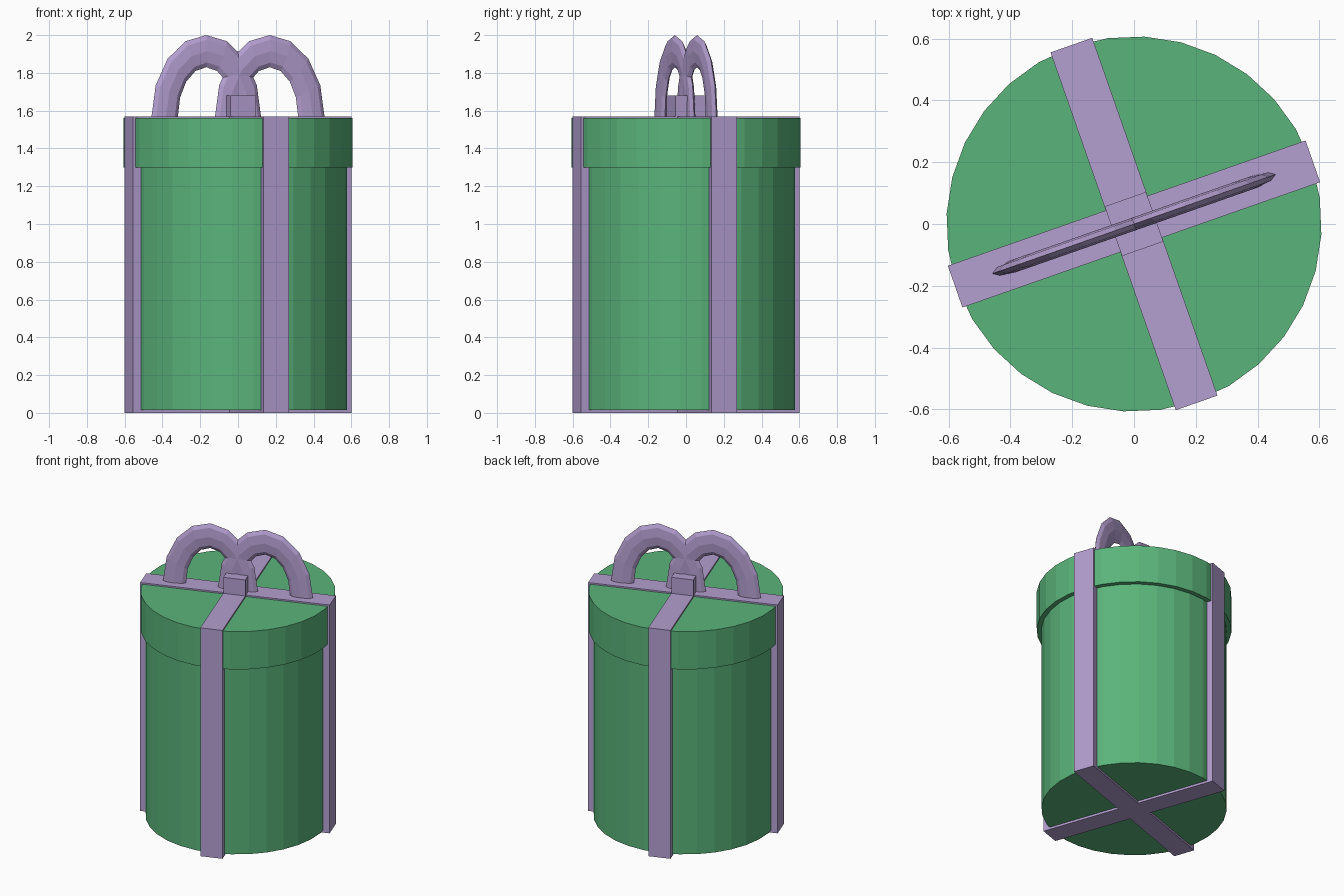
import bpy, bmesh, math
from mathutils import Matrix, Vector

if "Cube" in bpy.data.objects:
    bpy.data.objects.remove(bpy.data.objects["Cube"])

TURN = Matrix.Rotation(math.radians(19.3), 4, 'Z')  # whole model is turned on z


def material(name, rgb):
    m = bpy.data.materials.new(name)
    m.diffuse_color = (*rgb, 1.0)
    m.use_nodes = True
    m.node_tree.nodes["Principled BSDF"].inputs["Base Color"].default_value = m.diffuse_color
    return m


GREEN = material("green", (0.102, 0.456, 0.195))
LILAC = material("lilac", (0.456, 0.342, 0.631))


def finish(name, bm, mat):
    bmesh.ops.recalc_face_normals(bm, faces=bm.faces)
    bm.transform(TURN)
    me = bpy.data.meshes.new(name)
    bm.to_mesh(me)
    bm.free()
    me.materials.append(mat)
    ob = bpy.data.objects.new(name, me)
    bpy.context.collection.objects.link(ob)
    return ob


def prism(name, outline, z0, z1, mat):
    bm = bmesh.new()
    base = bm.faces.new([bm.verts.new((x, y, z0)) for x, y in outline])
    top = bmesh.ops.extrude_face_region(bm, geom=[base])["geom"]
    bmesh.ops.translate(bm, vec=(0, 0, z1 - z0),
                        verts=[v for v in top if isinstance(v, bmesh.types.BMVert)])
    # keep the bottom closed
    if not any(all(abs(v.co.z - z0) < 1e-6 for v in f.verts) for f in bm.faces):
        bm.faces.new([v for v in bm.verts if abs(v.co.z - z0) < 1e-6])
    return finish(name, bm, mat)


def circle(r, n=32):
    return [(r * math.cos(2 * math.pi * i / n), r * math.sin(2 * math.pi * i / n))
            for i in range(n)]


# Box body and overhanging lid
prism("box_body", circle(0.577), 0.015, 1.31, GREEN)
prism("box_lid", circle(0.607), 1.30, 1.56, GREEN)

# Crossed ribbon: plus-shaped prism wrapping the whole box
L, W = 0.613, 0.0715
arm = [(L, -W), (L, W), (W, W)]
cross = []
for k in range(4):
    c, s = round(math.cos(k * math.pi / 2)), round(math.sin(k * math.pi / 2))
    cross += [(c * x - s * y, s * x + c * y) for x, y in arm]
prism("ribbon", cross, 0.0, 1.57, LILAC)

# Knot in the middle of the lid
prism("bow_knot", [(-0.071, -0.085), (0.071, -0.085), (0.071, 0.085), (-0.071, 0.085)],
      1.56, 1.68, LILAC)


# Bow loops: flattened half rings standing on the ribbon
def bow_loop(name, cx, steps=8, sides=8):
    bm = bmesh.new()
    rings = []
    for i in range(steps + 1):
        a = math.pi * i / steps
        ring = []
        for j in range(sides):
            b = 2 * math.pi * j / sides
            rx = 0.233 + 0.074 * math.cos(b)
            rz = 0.345 + 0.085 * math.cos(b)
            ring.append(bm.verts.new((cx + rx * math.cos(a), 0.021 * math.sin(b),
                                      1.57 + rz * math.sin(a))))
        rings.append(ring)
    for r0, r1 in zip(rings, rings[1:]):
        for j in range(sides):
            k = (j + 1) % sides
            bm.faces.new((r0[j], r0[k], r1[k], r1[j]))
    bm.faces.new(rings[0])
    bm.faces.new(rings[-1])
    return finish(name, bm, LILAC)


for side, label in ((-1, "left"), (1, "right")):
    bow_loop("bow_loop_" + label, side * 0.178)
